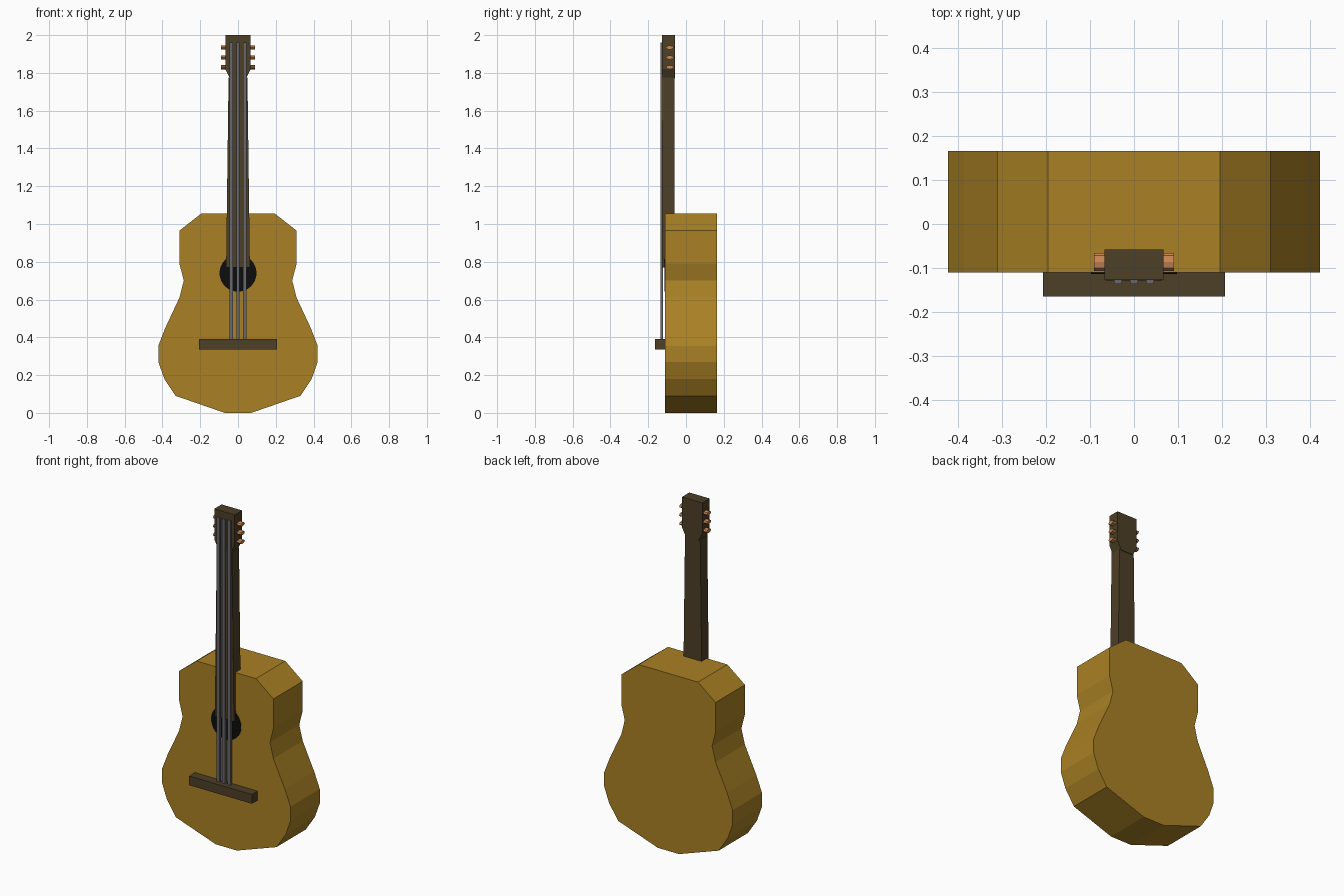
import bpy, bmesh
from math import pi, cos, sin

cube = bpy.data.objects.get("Cube")
if cube:
    bpy.data.objects.remove(cube)


def material(name, rgb):
    m = bpy.data.materials.new(name)
    m.use_nodes = True
    m.diffuse_color = (*rgb, 1)
    m.node_tree.nodes["Principled BSDF"].inputs["Base Color"].default_value = (*rgb, 1)
    return m


honey = material("honey wood", (0.40, 0.22, 0.018))
dark = material("dark wood", (0.075, 0.05, 0.02))
black = material("hole black", (0.004, 0.004, 0.004))
steel = material("string grey", (0.14, 0.14, 0.155))
copper = material("copper", (0.60, 0.25, 0.09))


def extrude_outline(name, points, front, back, mat):
    """Solid from an x-z outline, extruded along y."""
    bm = bmesh.new()
    face = bm.faces.new([bm.verts.new((x, front, z)) for x, z in points])
    new = bmesh.ops.extrude_face_region(bm, geom=[face])["geom"]
    verts = [v for v in new if isinstance(v, bmesh.types.BMVert)]
    bmesh.ops.translate(bm, verts=verts, vec=(0, back - front, 0))
    bmesh.ops.recalc_face_normals(bm, faces=bm.faces)
    mesh = bpy.data.meshes.new(name)
    bm.to_mesh(mesh)
    bm.free()
    mesh.materials.append(mat)
    obj = bpy.data.objects.new(name, mesh)
    bpy.context.collection.objects.link(obj)
    return obj


def mirrored(half):
    """Close a right-hand half outline with its mirror image."""
    return half + [(-x, z) for x, z in reversed(half)]


def bar(name, x, half_width, bottom, top, front, back, mat):
    points = [(x - half_width, bottom), (x + half_width, bottom),
              (x + half_width, top), (x - half_width, top)]
    return extrude_outline(name, points, front, back, mat)


# Body with a pinched waist
body_half = [(0.07, 0), (0.33, 0.09), (0.39, 0.18), (0.422, 0.27),
             (0.422, 0.355), (0.385, 0.45), (0.31, 0.61), (0.287, 0.70),
             (0.31, 0.79), (0.31, 0.965), (0.195, 1.055)]
extrude_outline("body", mirrored(body_half), -0.11, 0.165, honey)

# Sound hole plate
circle = [(0.098 * cos(i * pi / 16), 0.74 + 0.098 * sin(i * pi / 16)) for i in range(32)]
extrude_outline("sound_hole", circle, -0.113, -0.108, black)

# Tapered neck and flared head
extrude_outline("neck", mirrored([(0.063, 0.77), (0.05, 1.775)]), -0.128, -0.062, dark)
head_half = [(0.042, 1.77), (0.067, 1.82), (0.067, 2.0)]
extrude_outline("head", mirrored(head_half), -0.127, -0.058, dark)

# Bridge
bar("bridge", 0, 0.206, 0.335, 0.39, -0.164, -0.108, dark)

# Strings
for i, x in enumerate((-0.036, 0, 0.036)):
    bar(f"string_{i + 1}", x, 0.009, 0.385, 1.96, -0.136, -0.122, steel)

# Tuning pegs on both sides of the head
for side, sign in (("left", 1), ("right", -1)):
    for i in range(3):
        bpy.ops.mesh.primitive_cylinder_add(
            vertices=8, radius=1, depth=0.04,
            location=(sign * 0.071, -0.086, 1.83 + i * 0.052), rotation=(0, pi / 2, 0))
        peg = bpy.context.object
        peg.name = f"{side}_peg_{i + 1}"
        peg.scale = (0.011, 0.02, 1)
        peg.data.materials.append(copper)
